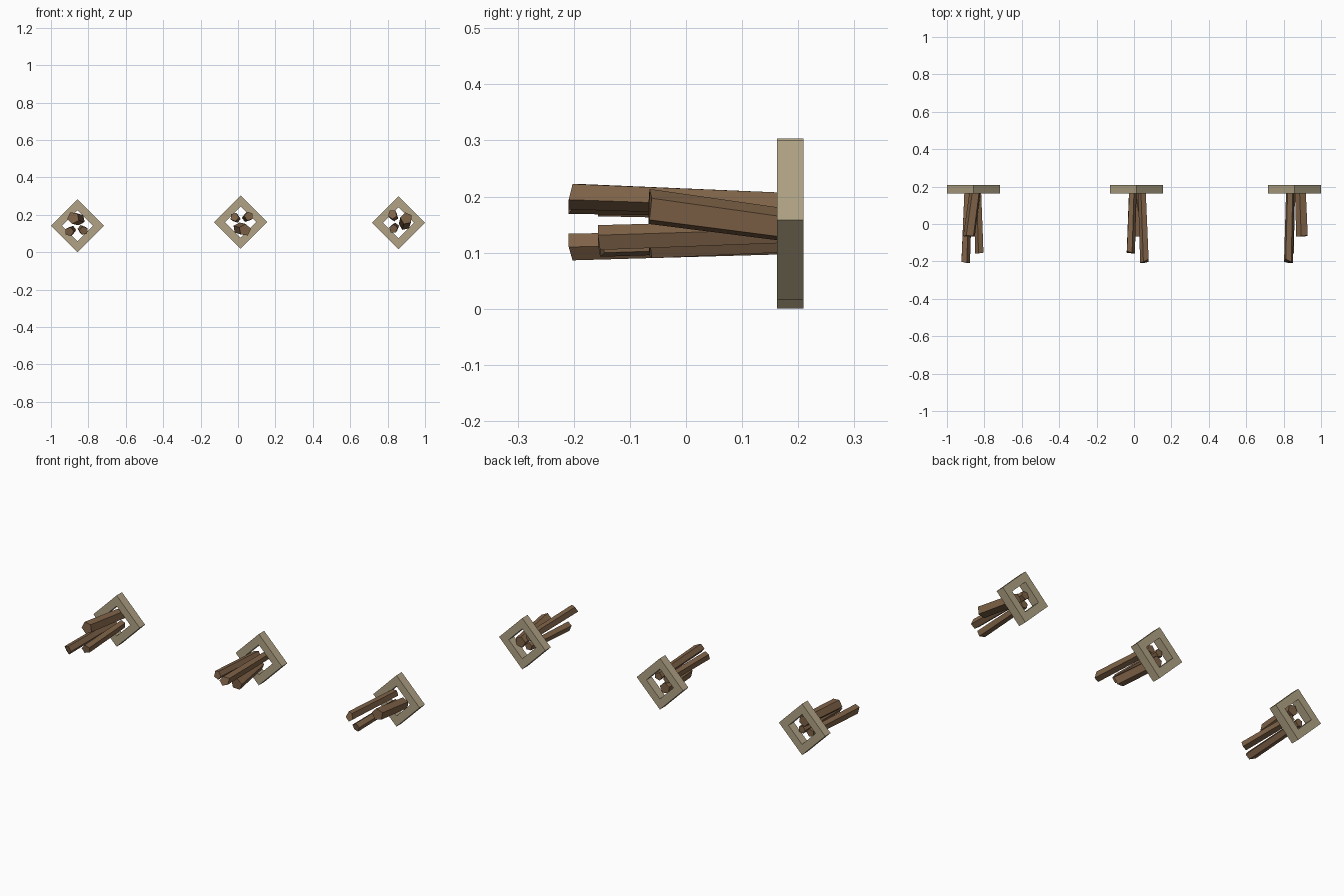
import bpy, bmesh, math
from mathutils import Vector, Matrix

if "Cube" in bpy.data.objects:
    bpy.data.objects.remove(bpy.data.objects["Cube"])


def material(name, rgb):
    m = bpy.data.materials.new(name)
    m.diffuse_color = (*rgb, 1)
    m.use_nodes = True
    m.node_tree.nodes["Principled BSDF"].inputs["Base Color"].default_value = m.diffuse_color
    return m


STONE = material("tan frame", (0.44, 0.37, 0.235))
WOOD = material("brown wood", (0.215, 0.125, 0.065))


def finish(bm, name, mat):
    bmesh.ops.recalc_face_normals(bm, faces=bm.faces)
    me = bpy.data.meshes.new(name)
    bm.to_mesh(me)
    bm.free()
    me.materials.append(mat)
    ob = bpy.data.objects.new(name, me)
    bpy.context.collection.objects.link(ob)
    return ob


def diamond_frame(name, cx, cz, outer=0.142, inner=0.083, y0=0.162, y1=0.209):
    # square ring standing on its corner
    bm = bmesh.new()
    loops = []
    for r, y in ((outer, y0), (outer, y1), (inner, y1), (inner, y0)):
        loops.append([bm.verts.new((cx + r * math.cos(k * math.pi / 2), y,
                                    cz + r * math.sin(k * math.pi / 2))) for k in range(4)])
    for i in range(4):
        a, b = loops[i], loops[(i + 1) % 4]
        for k in range(4):
            n = (k + 1) % 4
            bm.faces.new((a[k], a[n], b[n], b[k]))
    return finish(bm, name, STONE)


def stick(name, centre, turn, tip, tail, y_tip, r_tip, r_tail, slant):
    # five-sided log from the frame opening forwards, with a slanted tip
    bm = bmesh.new()
    rot = Matrix.Rotation(turn, 2)
    out = Vector(tip).normalized()
    base = math.atan2(out.y, out.x)
    rings = []
    for pos, y, r, s in ((tip, y_tip, r_tip, slant), (tail, 0.18, r_tail, 0)):
        ring = []
        for k in range(5):
            a = base + k * math.tau / 5
            off = Vector((math.cos(a), math.sin(a))) * r
            p = rot @ (Vector(pos) + off)
            cut = s * max(0, off.dot(out) / r)
            ring.append(bm.verts.new((centre[0] + p.x, y + cut, centre[1] + p.y)))
        rings.append(ring)
    a, b = rings
    for k in range(5):
        n = (k + 1) % 5
        bm.faces.new((a[k], a[n], b[n], b[k]))
    bm.faces.new(a)
    bm.faces.new(b)
    return finish(bm, name, WOOD)


# (tip xz, tail xz, tip y, tip radius, tail radius, slant), relative to the frame centre
STICKS = {
    "long_stick": ((-0.032, 0.044), (-0.023, 0.030), -0.209, 0.025, 0.023, 0.022),
    "middle_stick": ((-0.027, -0.033), (-0.018, -0.022), -0.157, 0.024, 0.022, 0.012),
    "short_stick": ((0.042, 0.023), (0.033, -0.010), -0.067, 0.033, 0.031, 0.006),
}

# three bundles, each turned a quarter from the next
for side, centre, turn in (("left", (-0.858, 0.142), math.pi / 2),
                           ("centre", (0.014, 0.161), -math.pi / 2),
                           ("right", (0.858, 0.158), 0)):
    diamond_frame(side + "_frame", *centre)
    for part, spec in STICKS.items():
        stick(side + "_" + part, centre, turn, *spec)
